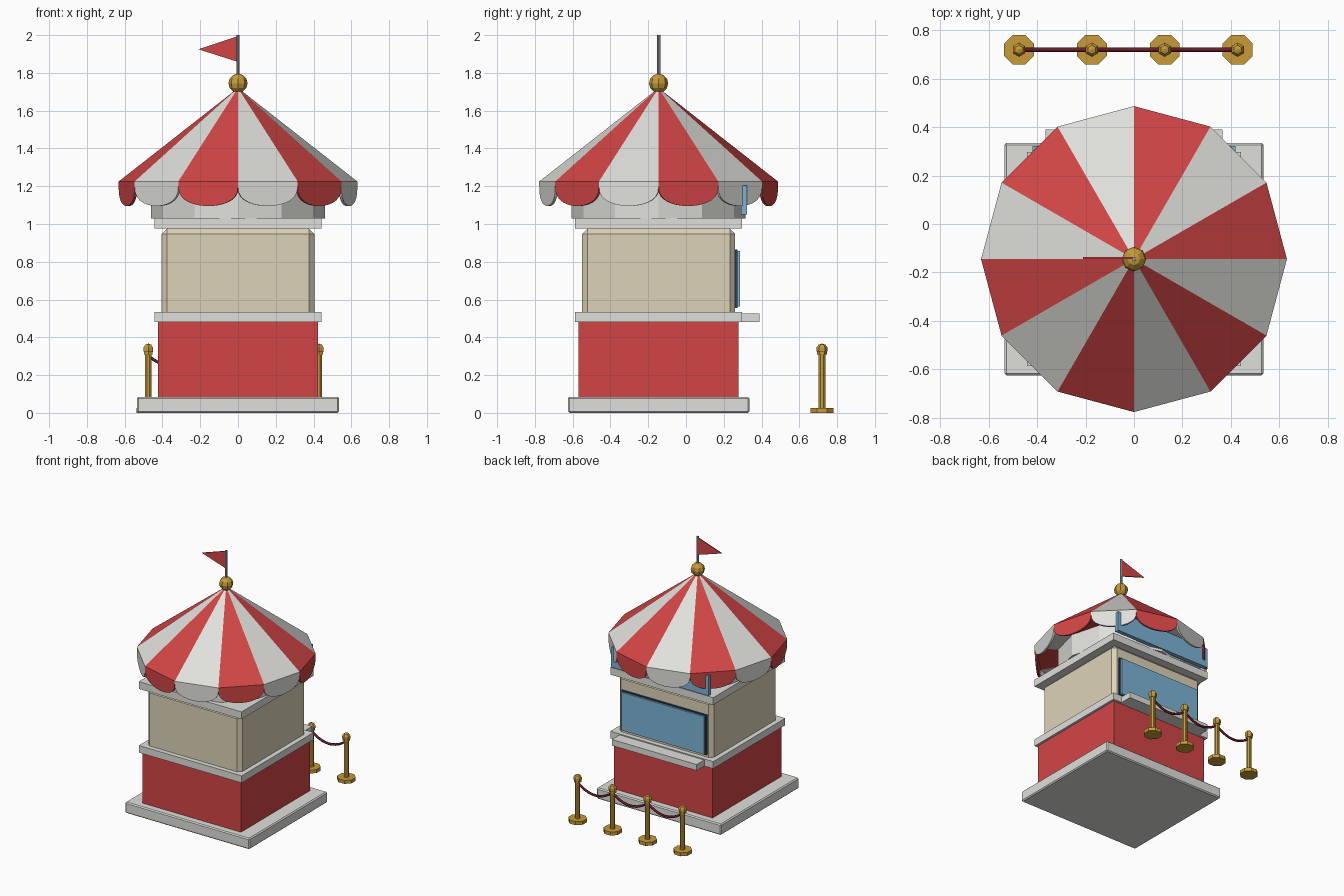
import bpy
import bmesh
from math import sin, cos, pi, radians
from mathutils import Vector

cube = bpy.data.objects.get("Cube")
if cube:
    bpy.data.objects.remove(cube, do_unlink=True)

CY = -0.145          # booth centre in y
SIDES = 12           # roof sectors
ROOF_R = 0.632


def material(name, rgb):
    m = bpy.data.materials.new(name)
    m.use_nodes = True
    m.diffuse_color = (*rgb, 1)
    m.node_tree.nodes["Principled BSDF"].inputs["Base Color"].default_value = (*rgb, 1)
    return m


RED = material("stripe red", (0.65, 0.06, 0.06))
WHITE = material("trim white", (0.74, 0.74, 0.71))
BEIGE = material("wall beige", (0.72, 0.65, 0.48))
GOLD = material("brass gold", (0.57, 0.33, 0.04))
BLUE = material("panel blue", (0.2, 0.46, 0.68))
NAVY = material("frame navy", (0.03, 0.06, 0.1))
ROPE = material("rope maroon", (0.14, 0.012, 0.02))
STEEL = material("pole grey", (0.38, 0.38, 0.38))


def new_object(name, bm, *mats):
    mesh = bpy.data.meshes.new(name)
    bm.to_mesh(mesh)
    bm.free()
    for m in mats:
        mesh.materials.append(m)
    obj = bpy.data.objects.new(name, mesh)
    bpy.context.collection.objects.link(obj)
    return obj


def box(name, mat, x, y, z, bevel=0):
    """Box from (min, max) ranges on each axis."""
    bm = bmesh.new()
    bmesh.ops.create_cube(bm, size=1)
    for v in bm.verts:
        v.co = [r[0] if c < 0 else r[1] for c, r in zip(v.co, (x, y, z))]
    obj = new_object(name, bm, mat)
    if bevel:
        mod = obj.modifiers.new("bevel", 'BEVEL')
        mod.width = bevel
        mod.segments = 1
    return obj


def square(name, mat, half, z, bevel=0):
    return box(name, mat, (-half, half), (CY - half, CY + half), z, bevel)


def cylinder(name, mat, x, y, z, r, sides, turn=0):
    bpy.ops.mesh.primitive_cylinder_add(vertices=sides, radius=r, depth=z[1] - z[0],
                                        location=(x, y, sum(z) / 2), rotation=(0, 0, radians(turn)))
    obj = bpy.context.object
    obj.name = name
    obj.data.materials.append(mat)
    return obj


def ball(name, mat, x, y, z, r, segments, rings):
    bpy.ops.mesh.primitive_uv_sphere_add(segments=segments, ring_count=rings,
                                         radius=r, location=(x, y, z))
    obj = bpy.context.object
    obj.name = name
    obj.data.materials.append(mat)


# Base slab, walls and trim
box("base", WHITE, (-0.535, 0.535), (CY - 0.48, CY + 0.48), (0, 0.085), 0.008)
square("lower_wall", BEIGE, 0.405, (0.085, 0.5), 0.03)
square("counter_trim", WHITE, 0.442, (0.48, 0.535))
square("upper_wall", BEIGE, 0.405, (0.5, 0.975), 0.028)
square("cornice", WHITE, 0.442, (0.975, 1.032))
cylinder("neck", WHITE, 0, CY, (1.03, 1.21), 0.46, SIDES)

# Red boards running through the lower wall, seen on all four sides
for i in range(-2, 3):
    half = 0.052 if abs(i) == 2 else 0.046
    mid = i * 0.186 if abs(i) == 2 else i * 0.18
    span = (mid - half, mid + half)
    box("board_front_back", RED, span, (CY - 0.424, CY + 0.424), (0.085, 0.485))
    box("board_left_right", RED, (-0.424, 0.424), (CY + span[0], CY + span[1]), (0.085, 0.485))

# Serving side
box("serving_shelf", WHITE, (-0.365, 0.365), (0.25, 0.39), (0.48, 0.527))
box("window_frame", NAVY, (-0.365, 0.365), (0.25, 0.273), (0.555, 0.865))
box("window_glass", BLUE, (-0.355, 0.355), (0.26, 0.287), (0.562, 0.857))
box("sign_board", BLUE, (-0.42, 0.42), (0.29, 0.323), (1.05, 1.205))


# Striped tent roof
def ring(k, r, z):
    a = 2 * pi * k / SIDES
    return Vector((r * cos(a), CY + r * sin(a), z))


EAVE, LOW = 1.225, 1.203
bm = bmesh.new()
apex, middle = Vector((0, CY, 1.72)), Vector((0, CY, LOW))
for k in range(SIDES):
    a, b = ring(k, ROOF_R, EAVE), ring(k + 1, ROOF_R, EAVE)
    c, d = ring(k, ROOF_R, LOW), ring(k + 1, ROOF_R, LOW)
    for pts in ((a, b, apex), (c, d, b, a), (d, c, middle)):
        f = bm.faces.new([bm.verts.new(p) for p in pts])
        f.material_index = k % 2
bmesh.ops.remove_doubles(bm, verts=bm.verts, dist=0.0001)
new_object("tent_roof", bm, RED, WHITE)

# Scalloped valance
bm = bmesh.new()
STEPS = 14
for k in range(SIDES):
    a, b = ring(k, ROOF_R, LOW), ring(k + 1, ROOF_R, LOW)
    pts = []
    for i in range(STEPS + 1):
        t = pi * i / STEPS
        p = a.lerp(b, (1 - cos(t)) / 2)
        p.z -= 0.108 * max(sin(t), 0) ** 0.75
        pts.append(p)
    f = bm.faces.new([bm.verts.new(p) for p in pts])
    f.material_index = k % 2
valance = new_object("valance", bm, RED, WHITE)
mod = valance.modifiers.new("thickness", 'SOLIDIFY')
mod.thickness = 0.014
mod.offset = -1

# Finial, pole and pennant
ball("finial", GOLD, 0, CY, 1.745, 0.051, 8, 6)
cylinder("flag_pole", STEEL, 0, CY, (1.75, 2.0), 0.009, 8)
bm = bmesh.new()
bm.faces.new([bm.verts.new((x, CY + 0.004, z))
              for x, z in ((0, 1.995), (0, 1.858), (-0.21, 1.925))])
pennant = new_object("pennant", bm, RED)
mod = pennant.modifiers.new("thickness", 'SOLIDIFY')
mod.thickness = 0.008
mod.offset = 0

# Queue posts and sagging ropes
POST_Y, GAP = 0.72, 0.301
posts = [-0.475 + GAP * i for i in range(4)]
for x in posts:
    cylinder("post_foot", GOLD, x, POST_Y, (0, 0.027), 0.067, 8, 22.5)
    cylinder("post", GOLD, x, POST_Y, (0.02, 0.325), 0.019, 8, 22.5)
    cylinder("post_collar", GOLD, x, POST_Y, (0.308, 0.322), 0.026, 6)
    ball("post_knob", GOLD, x, POST_Y, 0.336, 0.031, 6, 5)

for x in posts[:-1]:
    curve = bpy.data.curves.new("rope", 'CURVE')
    curve.dimensions = '3D'
    curve.bevel_depth = 0.009
    curve.bevel_resolution = 1
    spline = curve.splines.new('POLY')
    spline.points.add(10)
    for i, p in enumerate(spline.points):
        t = i / 10
        p.co = (x + GAP * t, POST_Y, 0.302 - 0.24 * t * (1 - t), 1)
    curve.materials.append(ROPE)
    bpy.context.collection.objects.link(bpy.data.objects.new("rope", curve))
